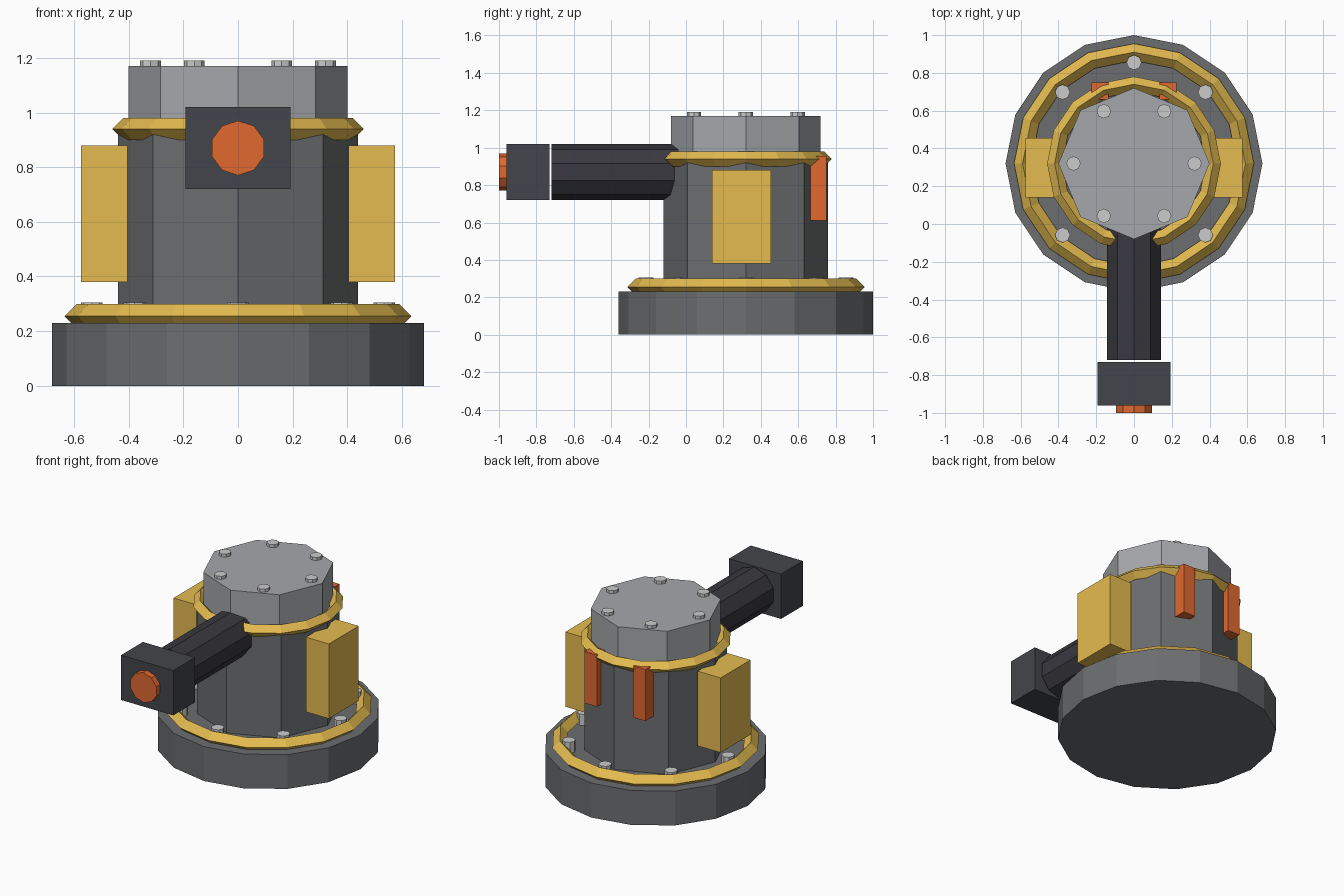
import bpy
from math import pi, sin, cos, tau

if "Cube" in bpy.data.objects:
    bpy.data.objects.remove(bpy.data.objects["Cube"])

CY = 0.32  # y of the turret axis


def mat(name, rgb):
    m = bpy.data.materials.new(name)
    m.diffuse_color = (*rgb, 1)
    m.use_nodes = True
    m.node_tree.nodes["Principled BSDF"].inputs["Base Color"].default_value = m.diffuse_color
    return m


GREY = mat("mid_grey", (0.15, 0.155, 0.16))
LIGHT = mat("light_grey", (0.38, 0.39, 0.41))
BOLT = mat("bolt_grey", (0.52, 0.53, 0.54))
DARK = mat("dark_steel", (0.055, 0.06, 0.07))
BARREL = mat("barrel_dark", (0.04, 0.04, 0.05))
GOLD = mat("yellow", (0.78, 0.50, 0.08))
ORANGE = mat("orange", (0.75, 0.14, 0.03))


def finish(name, material):
    o = bpy.context.object
    o.name = name
    o.data.materials.append(material)
    return o


def drum(name, r, z0, z1, sides, material, x=0, y=CY):
    bpy.ops.mesh.primitive_cylinder_add(vertices=sides, radius=r, depth=z1 - z0,
                                        location=(x, y, (z0 + z1) / 2))
    return finish(name, material)


def tube_y(name, r, y0, y1, z, sides, material):
    bpy.ops.mesh.primitive_cylinder_add(vertices=sides, radius=r, depth=y1 - y0,
                                        location=(0, (y0 + y1) / 2, z),
                                        rotation=(pi / 2, 0, 0))
    return finish(name, material)


def box(name, lo, hi, material):
    bpy.ops.mesh.primitive_cube_add(size=1, location=[(a + b) / 2 for a, b in zip(lo, hi)])
    o = finish(name, material)
    o.scale = [b - a for a, b in zip(lo, hi)]
    return o


def ring(name, major, minor, z):
    bpy.ops.mesh.primitive_torus_add(major_segments=16, minor_segments=4, major_radius=major,
                                     minor_radius=minor, location=(0, CY, z))
    return finish(name, GOLD)


def bolts(name, count, radius, size, z0, z1):
    for i in range(count):
        a = tau * i / count
        drum(f"{name}_{i + 1}", size, z0, z1, 8, BOLT,
             radius * cos(a), CY + radius * sin(a))


# Base, body and cap
drum("base", 0.68, 0, 0.23, 16, GREY)
drum("body", 0.44, 0.22, 0.92, 8, GREY)
drum("cap", 0.40, 0.90, 1.17, 8, LIGHT)

# Trim rings with diamond section
ring("base_ring", 0.59, 0.045, 0.255)
ring("collar_ring", 0.42, 0.04, 0.94)

# Bolts on base and cap
bolts("base_bolt", 8, 0.535, 0.04, 0.22, 0.305)
bolts("cap_bolt", 6, 0.32, 0.038, 1.16, 1.19)

# Barrel, muzzle block and muzzle plug
tube_y("barrel", 0.15, -0.72, 0.0, 0.87, 10, BARREL)
box("muzzle_block", (-0.193, -0.96, 0.72), (0.193, -0.73, 1.02), DARK)
tube_y("muzzle_plug", 0.10, -1.0, -0.95, 0.87, 10, ORANGE)

# Side pods and rear fins, mirrored left and right
for s, side in ((-1, "left"), (1, "right")):
    for name, x, w, y0, y1, z0, z1, m in (
            ("side_pod", 0.49, 0.085, 0.14, 0.455, 0.38, 0.88, GOLD),
            ("rear_fin", 0.18, 0.045, 0.66, 0.75, 0.61, 0.955, ORANGE)):
        box(f"{name}_{side}", (s * x - w, y0, z0), (s * x + w, y1, z1), m)
